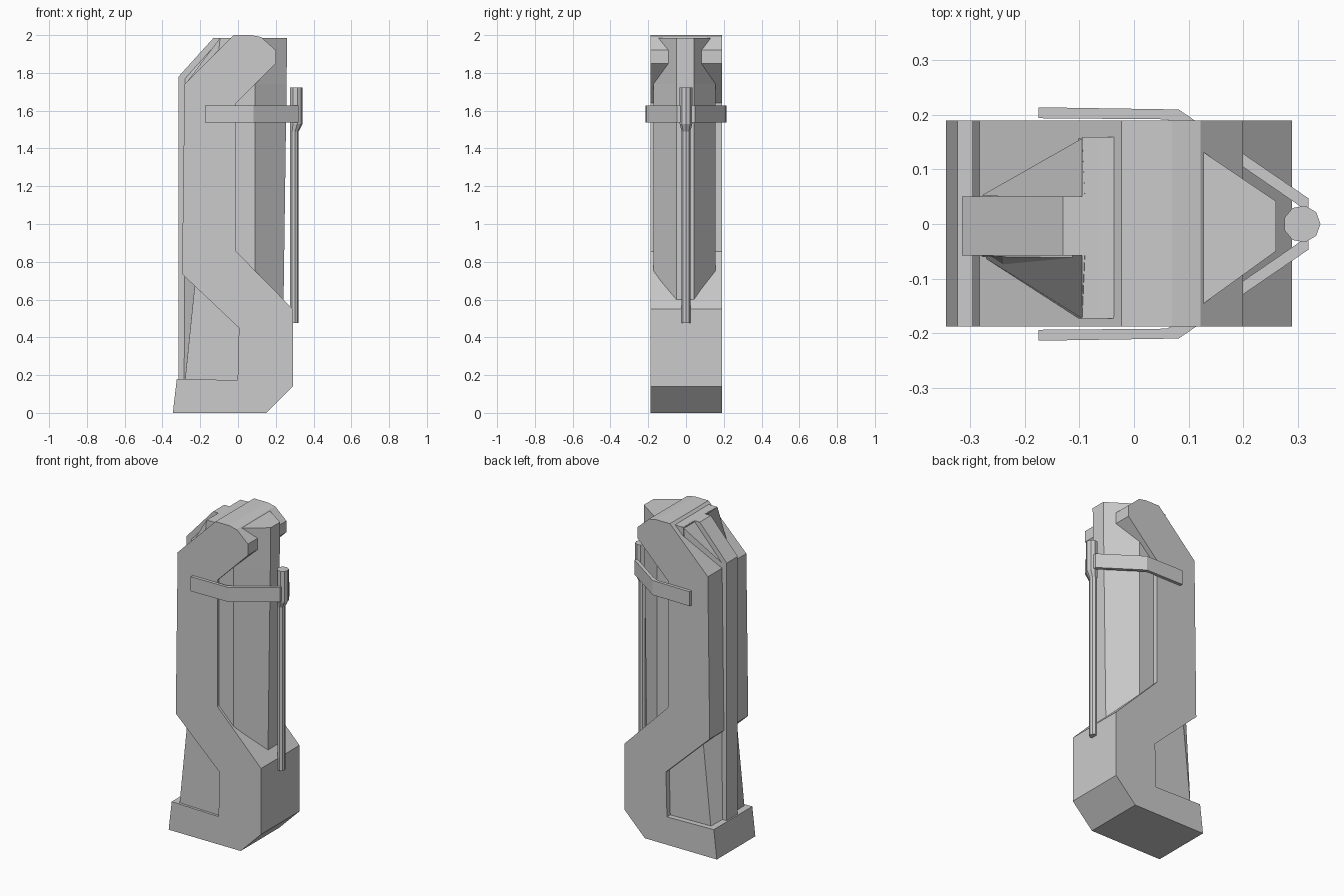
import bpy, bmesh, math


def make_object(name, bm):
    bmesh.ops.recalc_face_normals(bm, faces=bm.faces)
    mesh = bpy.data.meshes.new(name)
    bm.to_mesh(mesh)
    bm.free()
    obj = bpy.data.objects.new(name, mesh)
    bpy.context.collection.objects.link(obj)
    return obj


def loft(name, rings):
    """Closed solid through rings holding equal numbers of points."""
    bm = bmesh.new()
    loops = [[bm.verts.new(p) for p in ring] for ring in rings]
    n = len(loops[0])
    for a, b in zip(loops, loops[1:]):
        for i in range(n):
            j = (i + 1) % n
            bm.faces.new((a[i], a[j], b[j], b[i]))
    bm.faces.new(loops[0])
    bm.faces.new(loops[-1])
    return make_object(name, bm)


def side_profile(name, pts, y0, y1):
    return loft(name, [[(x, y, z) for x, z in pts] for y in (y0, y1)])


# Thick outer frame: hooked top, slanted waist and blocky foot
side_profile("outer_frame", [
    (-0.345, 0), (0.15, 0), (0.29, 0.14), (0.29, 0.55), (-0.01, 0.855),
    (-0.01, 1.64), (0.20, 1.85), (0.20, 1.92), (0.122, 1.99), (0.07, 2.0),
    (-0.023, 2.0), (-0.283, 1.74), (-0.296, 0.735), (0.005, 0.45),
    (-0.002, 0.173), (-0.324, 0.18)], -0.188, 0.19)


# Faceted inner core whose rear corners lean forward towards the top
def core_ring(z, front, bend, rear):
    return [(front, -0.05, z), (front, 0.042, z), (0.09, 0.157, z),
            (bend, 0.157, z), (rear, 0.05, z), (rear, -0.058, z),
            (bend, -0.173, z), (0.09, -0.173, z)]


loft("inner_core", [
    core_ring(0.15, 0.235, -0.283, -0.285),
    core_ring(1.74, 0.257, -0.12, -0.28),
    core_ring(1.985, 0.26, -0.095, -0.09)])

# Central spine plate along the back
side_profile("back_spine", [
    (-0.315, 0.15), (-0.20, 0.15), (-0.20, 1.75), (-0.05, 1.90),
    (-0.05, 1.985), (-0.13, 1.985), (-0.315, 1.78)], -0.058, 0.05)

# Cross bar near the top
side_profile("top_cross_bar", [
    (-0.095, 1.93), (-0.02, 1.95), (-0.035, 1.986), (-0.095, 1.984)],
    -0.17, 0.16)

# Triangular shoulder wedge on one side of the spine, small fin on the other
loft("shoulder_wedge", [
    [(-0.28, 0.052, 1.68), (-0.09, 0.16, 1.90), (-0.09, 0.045, 1.90)],
    [(-0.28, 0.052, 1.775), (-0.09, 0.16, 1.983), (-0.09, 0.045, 1.983)]])
loft("shoulder_fin", [
    [(-0.28, -0.06, 1.72), (-0.24, -0.088, 1.77), (-0.10, -0.098, 1.91),
     (-0.095, -0.05, 1.91)],
    [(-0.28, -0.058, 1.77), (-0.24, -0.06, 1.815), (-0.10, -0.062, 1.97),
     (-0.095, -0.05, 1.975)]])

# Pair of bent clamp arms reaching round to the rod
arm = [(-0.175, 0.214), (0.082, 0.21), (0.32, 0.047), (0.32, 0.022),
       (0.105, 0.17), (0.06, 0.192), (-0.175, 0.194)]
for side, label in ((1, "rear"), (-1, "front")):
    loft("clamp_arm_" + label,
         [[(x, side * y, z) for x, y in arm] for z in (1.537, 1.627)])


# Rod with a wider upper grip
def rod_ring(z, cx, r):
    return [(cx + r * math.cos(math.tau * i / 9), r * math.sin(math.tau * i / 9), z)
            for i in range(9)]


loft("rod", [rod_ring(0.475, 0.298, 0.023), rod_ring(1.49, 0.298, 0.023),
             rod_ring(1.53, 0.308, 0.034), rod_ring(1.722, 0.308, 0.034)])
